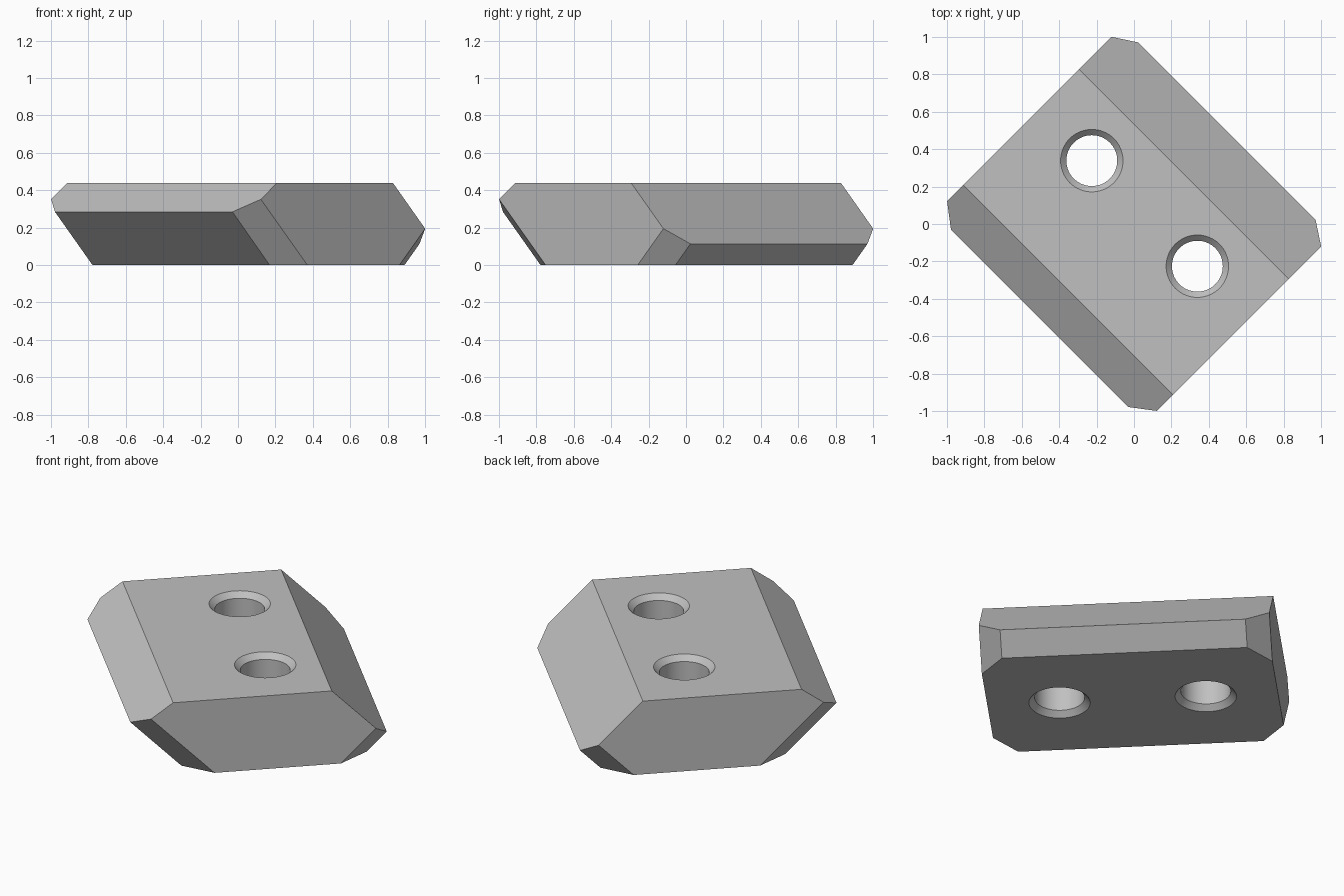
import bpy
import bmesh
import math
from mathutils import Vector

default_cube = bpy.data.objects.get("Cube")
if default_cube:
    bpy.data.objects.remove(default_cube, do_unlink=True)

TURN = math.radians(45)
HEIGHT = 0.439
HALF_WIDTH = 0.793


def make_material(name, colour):
    mat = bpy.data.materials.new(name)
    mat.use_nodes = True
    mat.diffuse_color = colour
    mat.node_tree.nodes["Principled BSDF"].inputs["Base Color"].default_value = colour
    return mat


def make_object(name, bm):
    bmesh.ops.recalc_face_normals(bm, faces=bm.faces)
    mesh = bpy.data.meshes.new(name)
    bm.to_mesh(mesh)
    bm.free()
    obj = bpy.data.objects.new(name, mesh)
    obj.rotation_euler.z = TURN
    bpy.context.collection.objects.link(obj)
    return obj


grey = make_material("plain grey", (0.53, 0.53, 0.53, 1))

# Plate: bevelled cross-section extruded across its width
section = [(-0.498, HEIGHT), (0.378, HEIGHT), (0.703, 0.113),
           (0.59, 0), (-0.431, 0), (-0.713, 0.284)]
bm = bmesh.new()
profile = bm.faces.new([bm.verts.new((u, -HALF_WIDTH, z)) for u, z in section])
grown = bmesh.ops.extrude_face_region(bm, geom=[profile])
moved = [e for e in grown["geom"] if isinstance(e, bmesh.types.BMVert)]
bmesh.ops.translate(bm, verts=moved, vec=(0, 2 * HALF_WIDTH, 0))

# Slanted cuts on the four lower corners
for end, offset in ((1, 1.467), (-1, 1.308)):
    for side in (1, -1):
        normal = Vector((end, 1.31 * side, -1))
        cut = bmesh.ops.bisect_plane(
            bm, geom=bm.verts[:] + bm.edges[:] + bm.faces[:], dist=1e-5,
            plane_co=normal * offset / normal.length_squared,
            plane_no=normal, clear_outer=True)
        rim = [e for e in cut["geom_cut"] if isinstance(e, bmesh.types.BMEdge)]
        bmesh.ops.contextual_create(bm, geom=rim)
plate = make_object("bevelled_plate", bm)
plate.data.materials.append(grey)

# Hole cutters: straight bore flaring out at both faces
HOLE, FLARE, OVER = 0.136, 0.031, 0.03
SIDES = 64
outline = [(HOLE + FLARE + OVER, -OVER), (HOLE, FLARE),
           (HOLE, HEIGHT - FLARE), (HOLE + FLARE + OVER, HEIGHT + OVER)]
bm = bmesh.new()
for v in (0.399, -0.399):
    rings = []
    for r, z in outline:
        angles = [math.tau * i / SIDES for i in range(SIDES)]
        rings.append([bm.verts.new((0.08 + r * math.cos(a), v + r * math.sin(a), z))
                      for a in angles])
    for low, high in zip(rings, rings[1:]):
        for i in range(SIDES):
            j = (i + 1) % SIDES
            bm.faces.new((low[i], low[j], high[j], high[i]))
    bm.faces.new(rings[0][::-1])
    bm.faces.new(rings[-1])
cutter = make_object("hole_cutter", bm)
cutter.data.materials.append(grey)
cutter.hide_render = True

# Bore the holes, then smooth only their walls
bpy.ops.object.select_all(action="DESELECT")
plate.select_set(True)
bpy.context.view_layer.objects.active = plate
bore = plate.modifiers.new("bored holes", "BOOLEAN")
bore.operation = "DIFFERENCE"
bore.solver = "EXACT"
bore.object = cutter
bpy.ops.object.modifier_apply(modifier=bore.name)
bpy.data.objects.remove(cutter, do_unlink=True)
bpy.ops.object.shade_smooth_by_angle(angle=math.radians(20))
